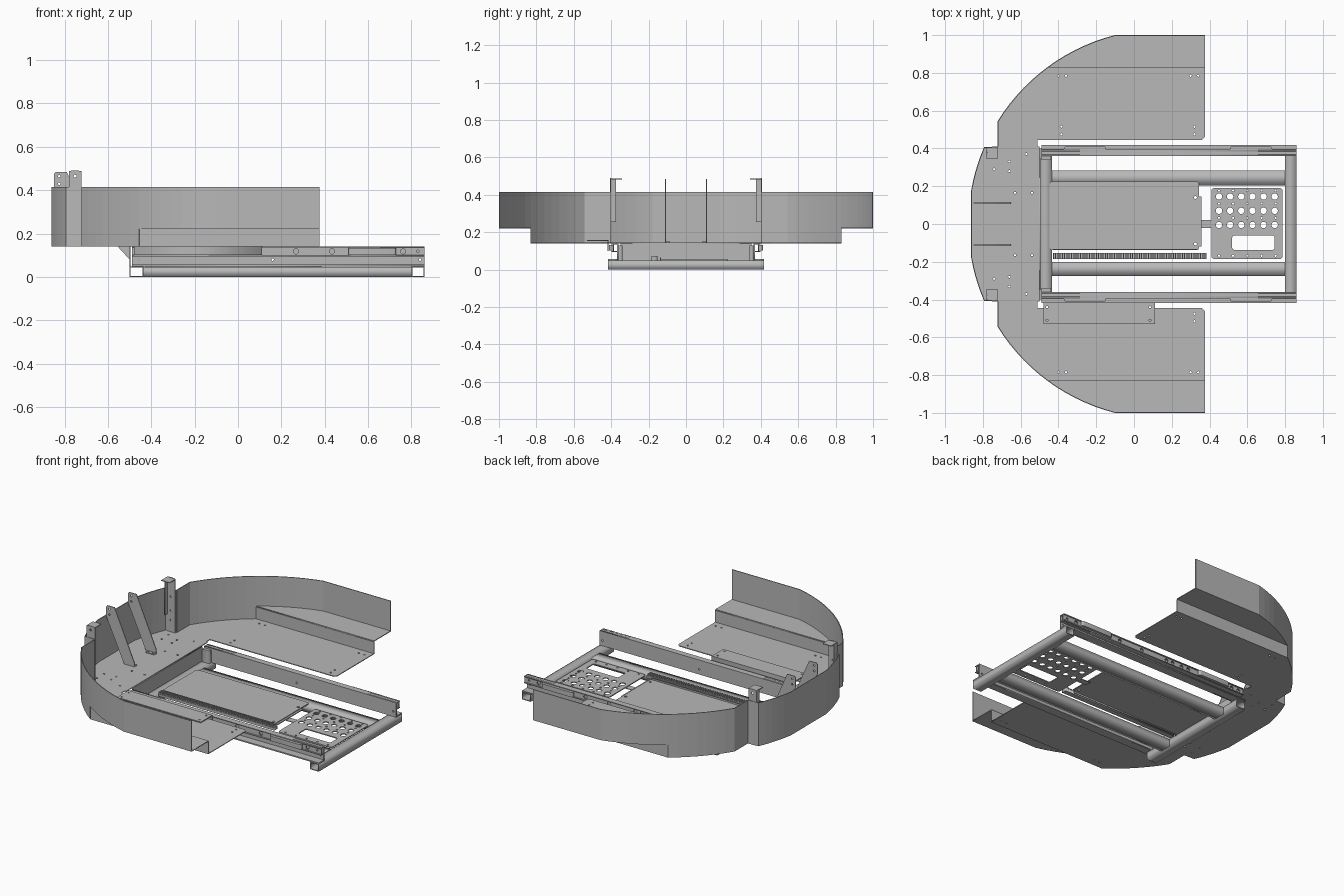
import bpy, math
from mathutils import Matrix

cube = bpy.data.objects.get("Cube")
if cube:
    bpy.data.objects.remove(cube)

steel = bpy.data.materials.new("plain_grey_metal")
GREY = (0.48, 0.48, 0.48, 1)
steel.diffuse_color = GREY
steel.use_nodes = True
steel.node_tree.nodes["Principled BSDF"].inputs["Base Color"].default_value = GREY

T = 0.005  # sheet thickness
AXES = {
    "x": Matrix(((0, 0, 1, 0), (1, 0, 0, 0), (0, 1, 0, 0), (0, 0, 0, 1))),   # profile in y, z
    "y": Matrix(((1, 0, 0, 0), (0, 0, -1, 0), (0, 1, 0, 0), (0, 0, 0, 1))),  # profile in x, z
    "z": Matrix.Identity(4),                                                # profile in x, y
}


def plate(name, outline, axis, lo, hi, holes=()):
    """Extrude a flat outline with holes along an axis from lo to hi."""
    curve = bpy.data.curves.new(name, "CURVE")
    curve.dimensions = "2D"
    curve.fill_mode = "BOTH"
    curve.extrude = abs(hi - lo) / 2
    for loop in (outline, *holes):
        spline = curve.splines.new("POLY")
        spline.points.add(len(loop) - 1)
        for point, (u, v) in zip(spline.points, loop):
            point.co = (u, v, 0, 1)
        spline.use_cyclic_u = True
    temp = bpy.data.objects.new(name + "_curve", curve)
    bpy.context.collection.objects.link(temp)
    graph = bpy.context.evaluated_depsgraph_get()
    mesh = bpy.data.meshes.new_from_object(temp.evaluated_get(graph))
    bpy.data.objects.remove(temp)
    mid = (lo + hi) / 2
    offset = Matrix.Translation([mid if axis == a else 0 for a in "xyz"])
    mesh.transform(offset @ AXES[axis])
    mesh.materials.clear()
    mesh.materials.append(steel)
    obj = bpy.data.objects.new(name, mesh)
    bpy.context.collection.objects.link(obj)
    return obj


def rect(u0, u1, v0, v1):
    return [(u0, v0), (u1, v0), (u1, v1), (u0, v1)]


def rounded(u0, u1, v0, v1, r):
    pts = []
    for i, (u, v) in enumerate(((u1 - r, v1 - r), (u0 + r, v1 - r), (u0 + r, v0 + r), (u1 - r, v0 + r))):
        pts += [(u + r * math.cos(a), v + r * math.sin(a))
                for a in (math.pi / 2 * (i + k / 4) for k in range(5))]
    return pts


def hole(u, v, r=0.006, n=10):
    return [(u + r * math.cos(k * math.tau / n), v + r * math.sin(k * math.tau / n)) for k in range(n)]


def box(name, x0, x1, y0, y1, z0, z1):
    return plate(name, rect(x0, x1, y0, y1), "z", z0, z1)


def tube(name, axis, lo, hi, u0, u1, v0, v1):
    return plate(name, rect(u0, u1, v0, v1), axis, lo, hi,
                 [rect(u0 + T, u1 - T, v0 + T, v1 - T)])


def wall(name, path, z0, z1):
    """Thin upright sheet following a path in plan."""
    n = len(path)
    mesh = bpy.data.meshes.new(name)
    mesh.from_pydata([(x, y, z) for z in (z0, z1) for x, y in path], [],
                     [(i, i + 1, n + i + 1, n + i) for i in range(n - 1)])
    mesh.materials.append(steel)
    obj = bpy.data.objects.new(name, mesh)
    bpy.context.collection.objects.link(obj)
    solid = obj.modifiers.new("sheet", "SOLIDIFY")
    solid.thickness = T
    solid.offset = 0
    return obj


# Rounded guard outline, an arc about CX
CX, R = 0.155, 1.03
FLOOR, STEP, TOP = 0.14, 0.22, 0.415


def arc(y0, y1, n):
    a0, a1 = math.asin(y0 / R), math.asin(y1 / R)
    return [(CX - R * math.cos(a), R * math.sin(a))
            for a in (a0 + (a1 - a0) * k / n for k in range(n + 1))]


def side(pts, s):
    return [(x, y * s) for x, y in pts]


END = 0.375
inner_arc, outer_arc = arc(0.543, 0.83, 7), arc(0.83, 0.998, 7)
for s, tag in ((1, "left"), (-1, "right")):
    # Wing floor, step and raised shelf
    floor = [(-0.72, 0.41)] + inner_arc + [(END, 0.83), (END, 0.46), (0.36, 0.445), (-0.51, 0.445), (-0.51, 0.41)]
    spots = [(x, 0.785) for x in (-0.4, -0.36, 0.3, 0.34)]
    spots += [(x, y) for x in (-0.385, 0.32) for y in (0.475, 0.515)]
    plate(tag + "_wing_floor", side(floor, s), "z", FLOOR, FLOOR + T, [hole(x, y * s) for x, y in spots])
    wall(tag + "_wing_step", side([(-0.455, 0.83), (END, 0.83)], s), FLOOR, STEP)
    plate(tag + "_wing_shelf", side(outer_arc + [(END, 0.998), (END, 0.83)], s), "z", STEP, STEP + T)
    # Wing guard walls
    wall(tag + "_guard_inner", side([(-0.72, 0.41)] + inner_arc, s), FLOOR, TOP)
    wall(tag + "_guard_outer", side(outer_arc + [(END, 0.998)], s), STEP, TOP)
    # Corner post
    y = 0.403 * s
    plate(tag + "_post_web", rounded(-0.78, -0.722, FLOOR, 0.49, 0.012), "y", y - T / 2, y + T / 2,
          [hole(-0.752, z, 0.007) for z in (0.22, 0.28, 0.37, 0.465)])
    plate(tag + "_post_flange", side(rect(0.375, 0.405, 0.255, 0.488), 1) if s > 0 else rect(-0.405, -0.375, 0.255, 0.488),
          "x", -0.78, -0.78 + T)
    box(tag + "_post_cap", -0.78, -0.722, min(y, y - 0.06 * s), max(y, y - 0.06 * s), 0.483, 0.488)
    # Slanted fin with foot
    y = 0.11 * s
    plate(tag + "_fin", [(-0.85, 0.42), (-0.85, 0.475), (-0.84, 0.485), (-0.79, 0.485), (-0.65, 0.17), (-0.65, FLOOR), (-0.72, FLOOR)],
          "y", y - T / 2, y + T / 2, [hole(-0.825, z) for z in (0.43, 0.465)])
    plate(tag + "_fin_foot", side(rect(-0.71, -0.65, 0.085, 0.11), s), "z", FLOOR + T, FLOOR + 2 * T,
          [hole(x, 0.096 * s) for x in (-0.695, -0.665)])

# Middle floor and guard
middle = [(x, y) for x, y in arc(-0.18, -0.405, 5)[::-1]] + arc(0.18, 0.405, 5)
spots = [(x, y * s) for s in (1, -1) for x, y in
         ((-0.74, 0.29), (-0.74, 0.36), (-0.66, 0.28), (-0.66, 0.33), (-0.63, 0.165), (-0.54, 0.165), (-0.57, 0.37))]
plate("middle_floor", [(-0.72, -0.41)] + middle + [(-0.72, 0.41), (-0.5, 0.41), (-0.5, -0.41)], "z",
      FLOOR, FLOOR + T, [hole(x, y) for x, y in spots])
wall("middle_guard", [(-0.72, -0.408)] + middle + [(-0.72, 0.408)], FLOOR, TOP)
plate("floor_front_flange", rect(-0.35, 0.35, 0.048, FLOOR), "x", -0.5, -0.5 + T)
for y in (-0.225, 0, 0.225):
    plate("flange_gusset", [(-0.555, FLOOR), (-0.5, FLOOR), (-0.5, 0.08)], "y", y - 0.01, y + 0.01)

# Base frame tubes
tube("back_cross_tube", "y", -0.418, 0.418, 0.8, 0.86, 0, 0.048)
tube("front_cross_tube", "y", -0.4, 0.4, -0.5, -0.435, 0, 0.048)
tube("left_long_tube", "x", -0.435, 0.8, 0.205, 0.283, 0, 0.046)
tube("right_long_tube", "x", -0.435, 0.8, -0.275, -0.2, 0, 0.046)

# Slide rails
RAIL = (-0.49, 0.86)
big = (-0.457, -0.406, -0.337, -0.29, -0.08, -0.03, 0.037, 0.083, 0.268, 0.434, 0.762)
small = (0.55, 0.59, 0.63, 0.665, 0.705, 0.83)
for s, tag in ((1, "left"), (-1, "right")):
    def span(a, b):
        return sorted((a * s, b * s))
    plate(tag + "_rail_web", rect(*RAIL, 0.048, FLOOR), "y", *span(0.36, 0.368),
          [hole(x, 0.08) for x in (-0.46, 0.16, 0.84)])
    box(tag + "_rail_foot", *RAIL, *span(0.36, 0.418), 0.048, 0.056)
    plate(tag + "_slide_face", rect(*RAIL, 0.095, FLOOR), "y", *span(0.385, 0.391),
          [hole(x, 0.118, 0.012) for x in big] + [hole(x, 0.118) for x in small])
    for z in (0.095, FLOOR - T):
        box(tag + "_slide_lip", *RAIL, *span(0.368, 0.398), z, z + T)
    for x in (-0.26, 0.62):
        plate(tag + "_slide_mount", rounded(x - 0.11, x + 0.11, *span(0.386, 0.412), 0.012), "z", 0.102, 0.133)
    box(tag + "_rail_end_block", -0.49, -0.44, *span(0.34, 0.362), 0.048, 0.13)

# Cover strip beside the right rail
plate("cover_strip", rect(-0.48, 0.11, -0.53, -0.415), "z", 0.152, 0.158,
      [hole(x, y) for x in (-0.46, 0.085) for y in (-0.44, -0.51)])
box("cover_strip_tab", -0.48, 0.11, -0.42, -0.415, 0.1, 0.155)

# Equipment tray with folded lips
plate("tray", rounded(-0.447, 0.345, -0.138, 0.225, 0.015), "z", 0.048, 0.055,
      [hole(0.325, y, 0.008) for y in (0.14, -0.105)])
box("tray_side_lip", -0.43, 0.335, -0.138, -0.133, 0.04, 0.065)
box("tray_end_lip", 0.345, 0.357, -0.12, 0.145, 0.044, 0.05)

# Toothed rack
box("rack_base", -0.43, 0.385, -0.185, -0.153, 0.045, 0.062)
TEETH = 68
pitch = 0.815 / TEETH
tooth = box("rack_teeth", -0.43, -0.43 + pitch * 0.5, -0.185, -0.153, 0.062, 0.073)
array = tooth.modifiers.new("teeth", "ARRAY")
array.count = TEETH
array.use_relative_offset = False
array.use_constant_offset = True
array.constant_offset_displace = (pitch, 0, 0)

# Perforated plate with slot
cut = [hole(0.45 + 0.059 * i, y, 0.017, 14) for i in range(6) for y in (0.145, 0.07, -0.005)]
cut += [hole(0.45 + 0.075 * i, y) for i in range(5) for y in (0.177, 0.108, 0.032, -0.168)]
cut += [rounded(0.52, 0.745, -0.137, -0.06, 0.012)]
plate("perforated_plate", rounded(0.41, 0.787, -0.185, 0.19, 0.015), "z", 0.04, 0.046, cut)
box("plate_bridge", 0.345, 0.415, -0.02, 0.02, 0.036, 0.04)
